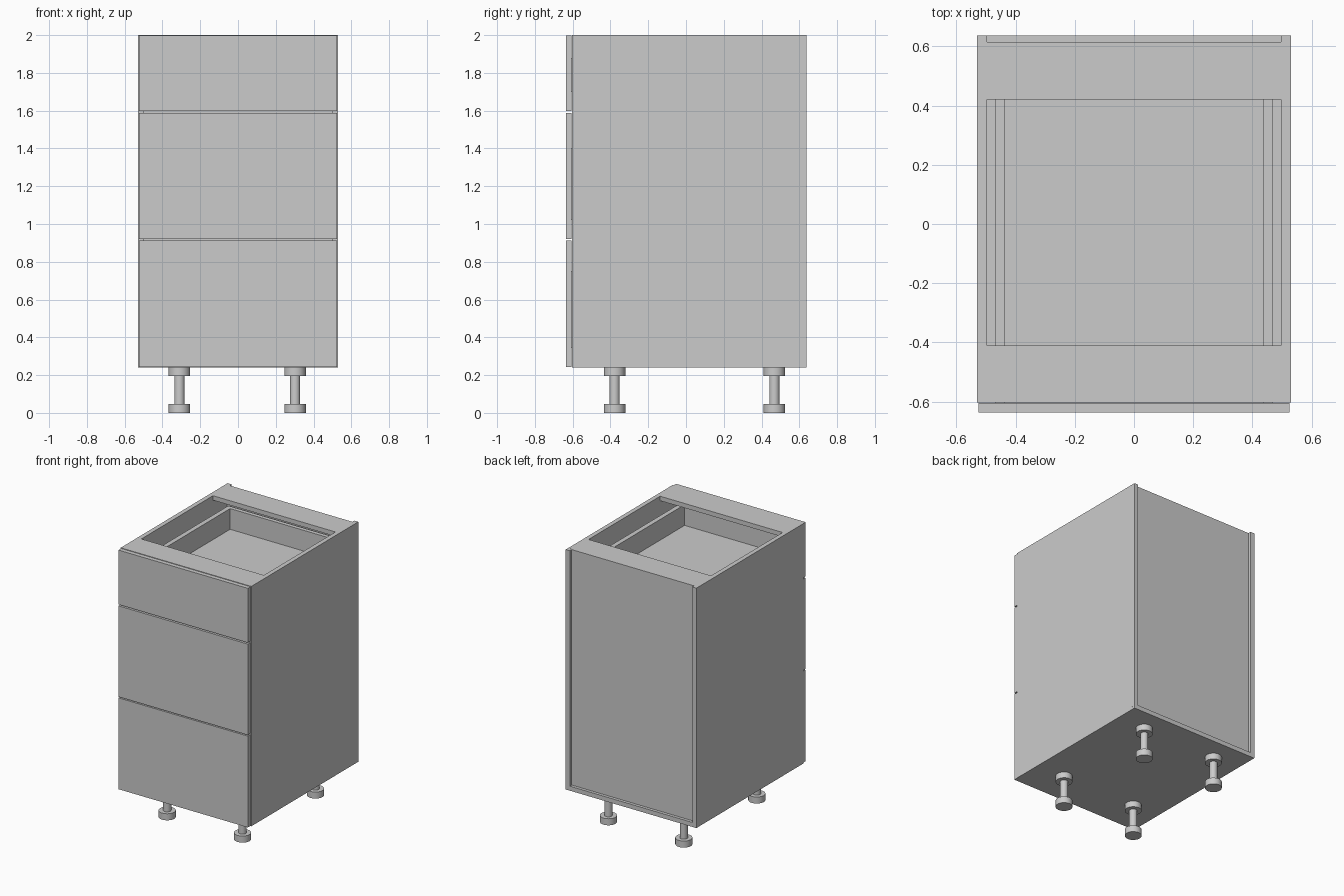
import bpy
from math import pi

if "Cube" in bpy.data.objects:
    bpy.data.objects.remove(bpy.data.objects["Cube"])


def box(name, x, y, z):
    """Box from (min, max) ranges."""
    bpy.ops.mesh.primitive_cube_add(size=1, location=[sum(r) / 2 for r in (x, y, z)])
    ob = bpy.context.object
    ob.name = name
    ob.scale = [r[1] - r[0] for r in (x, y, z)]
    bpy.ops.object.transform_apply(location=False, rotation=False, scale=True)
    return ob


def cyl(name, r, depth, loc, rot=(0, 0, 0), sides=32):
    bpy.ops.mesh.primitive_cylinder_add(vertices=sides, radius=r, depth=depth,
                                        location=loc, rotation=rot)
    ob = bpy.context.object
    ob.name = name
    bpy.ops.object.shade_smooth_by_angle()
    return ob


def span(s, a, b):
    """Range between a and b, mirrored when s is -1."""
    return (a, b) if s > 0 else (-b, -a)


W, T = 0.53, 0.033            # half width, board thickness
IN = W - T                    # inner half width
BOTTOM, TOP = 0.24, 2.0
FRONT, BACK = -0.603, 0.637   # carcass depth
PANEL = 0.615                 # rear face of the recessed back panel

# Carcass
for s, side in ((-1, "left"), (1, "right")):
    box(f"{side}_side_panel", span(s, IN, W), (FRONT, BACK), (BOTTOM, TOP))
    # Small fixing pins in the rear edge of each side
    cyl(f"{side}_top_pin", 0.005, 0.03, (s * 0.514, 0.61, TOP - 0.0145), sides=12)
    cyl(f"{side}_low_pin", 0.008, 0.03, (s * (W - 0.0145), 0.61, 0.267),
        (0, pi / 2, 0), 12)
box("bottom_panel", (-IN, IN), (FRONT, BACK), (BOTTOM, BOTTOM + T))
box("back_panel", (-IN, IN), (PANEL - 0.03, PANEL), (BOTTOM + T, TOP - T))
box("front_top_rail", (-IN, IN), (FRONT, -0.41), (TOP - T, TOP))
box("rear_top_rail", (-IN, IN), (0.42, PANEL), (TOP - T, TOP))

# Drawers: name, front bottom, front top, height of box wall top
drawers = (("lower", 0.243, 0.913, 0.75),
           ("middle", 0.921, 1.588, 1.40),
           ("upper", 1.598, 1.997, 1.88))
SO, SI = 0.47, 0.435          # outer and inner faces of drawer walls
DB = 0.53                     # inner face of drawer back
for name, z0, z1, wall in drawers:
    floor = z0 + 0.13
    box(f"{name}_drawer_front", (-0.525, 0.525), (-0.636, FRONT - 0.002), (z0, z1))
    for s, side in ((-1, "left"), (1, "right")):
        box(f"{name}_drawer_{side}_wall", span(s, SI, SO), (FRONT - 0.002, DB + 0.03),
            (floor - 0.03, wall))
        box(f"{name}_{side}_runner", span(s, SO, IN), (FRONT + 0.01, DB),
            (floor - 0.03, floor + 0.03))
    box(f"{name}_drawer_floor", (-SI, SI), (FRONT - 0.002, DB), (floor - 0.03, floor))
    box(f"{name}_drawer_back", (-SI, SI), (DB, DB + 0.03), (floor - 0.03, wall))

# Adjustable legs
for x, xn in ((-0.31, "left"), (0.302, "right")):
    for y, yn in ((-0.378, "front"), (0.468, "rear")):
        n = f"{yn}_{xn}_leg"
        cyl(f"{n}_foot", 0.057, 0.048, (x, y, 0.024))
        cyl(f"{n}_shaft", 0.027, 0.15, (x, y, 0.122))
        cyl(f"{n}_mount", 0.057, 0.045, (x, y, BOTTOM - 0.0225))
